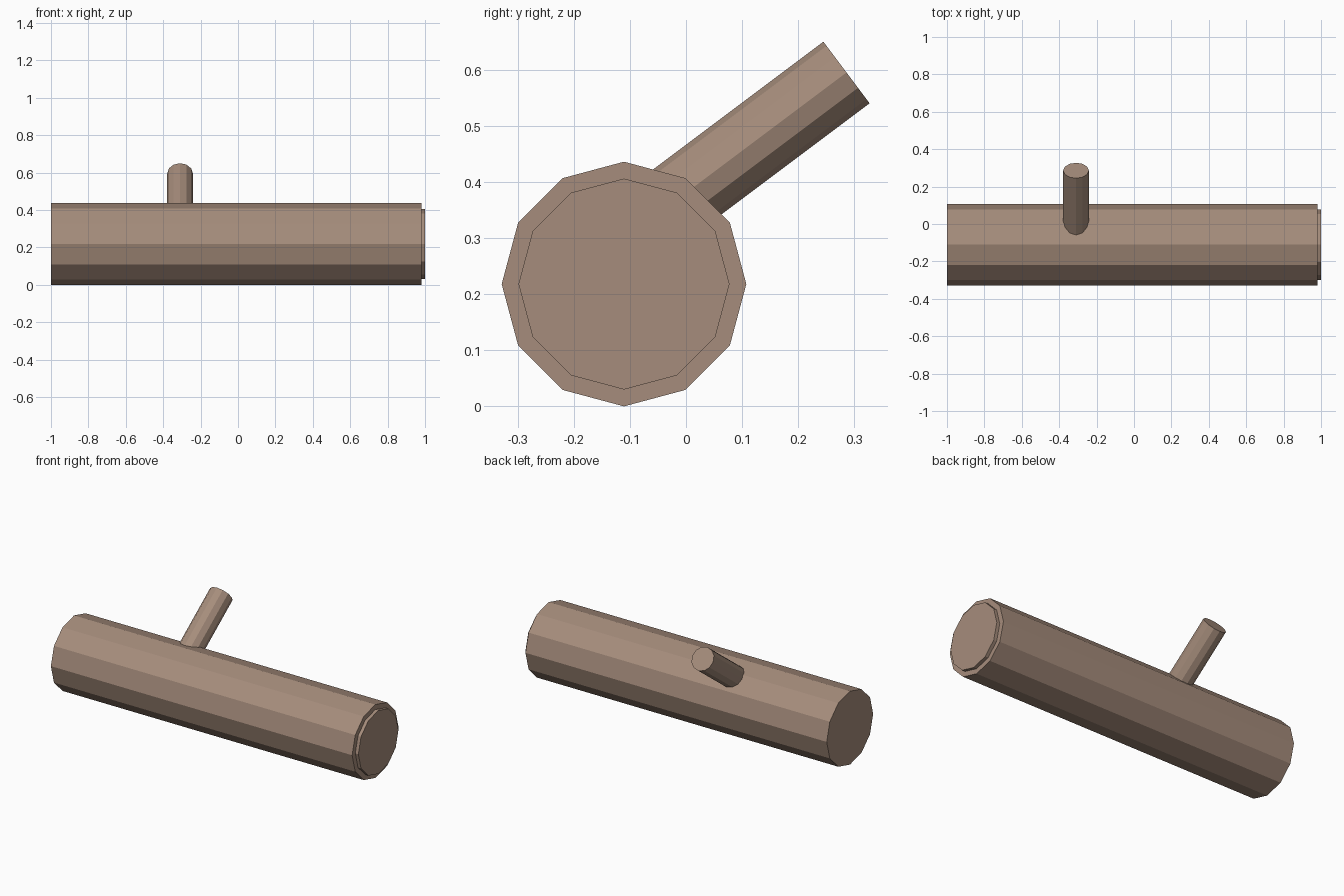
import bpy
from mathutils import Vector

if "Cube" in bpy.data.objects:
    bpy.data.objects.remove(bpy.data.objects["Cube"])

bark = bpy.data.materials.new("brown_bark")
bark.diffuse_color = (0.38, 0.265, 0.2, 1)
bark.use_nodes = True
bark.node_tree.nodes["Principled BSDF"].inputs["Base Color"].default_value = bark.diffuse_color


def cylinder(name, start, end, radius, sides=12):
    """Flat-shaded cylinder between two points, with one corner on the upper side."""
    start, end = Vector(start), Vector(end)
    axis = end - start
    bpy.ops.mesh.primitive_cylinder_add(
        vertices=sides, radius=radius, depth=axis.length,
        location=(start + end) / 2,
        rotation=axis.to_track_quat('Z', 'Y').to_euler())
    ob = bpy.context.object
    ob.name = name
    ob.data.materials.append(bark)
    return ob


CY, CZ = -0.1105, 0.218

# Trunk lying along x, with a thin raised cut disc on its right end
cylinder("log_trunk", (-1, CY, CZ), (0.98, CY, CZ), 0.218)
cylinder("end_disc", (0.975, CY, CZ), (1, CY, CZ), 0.188)

# Branch stub leaning up and back out of the trunk
tip = Vector((-0.31, 0.286, 0.595))
lean = Vector((0, 0.8, 0.6))
cylinder("branch_stub", tip - lean * 0.42, tip, 0.0686)
